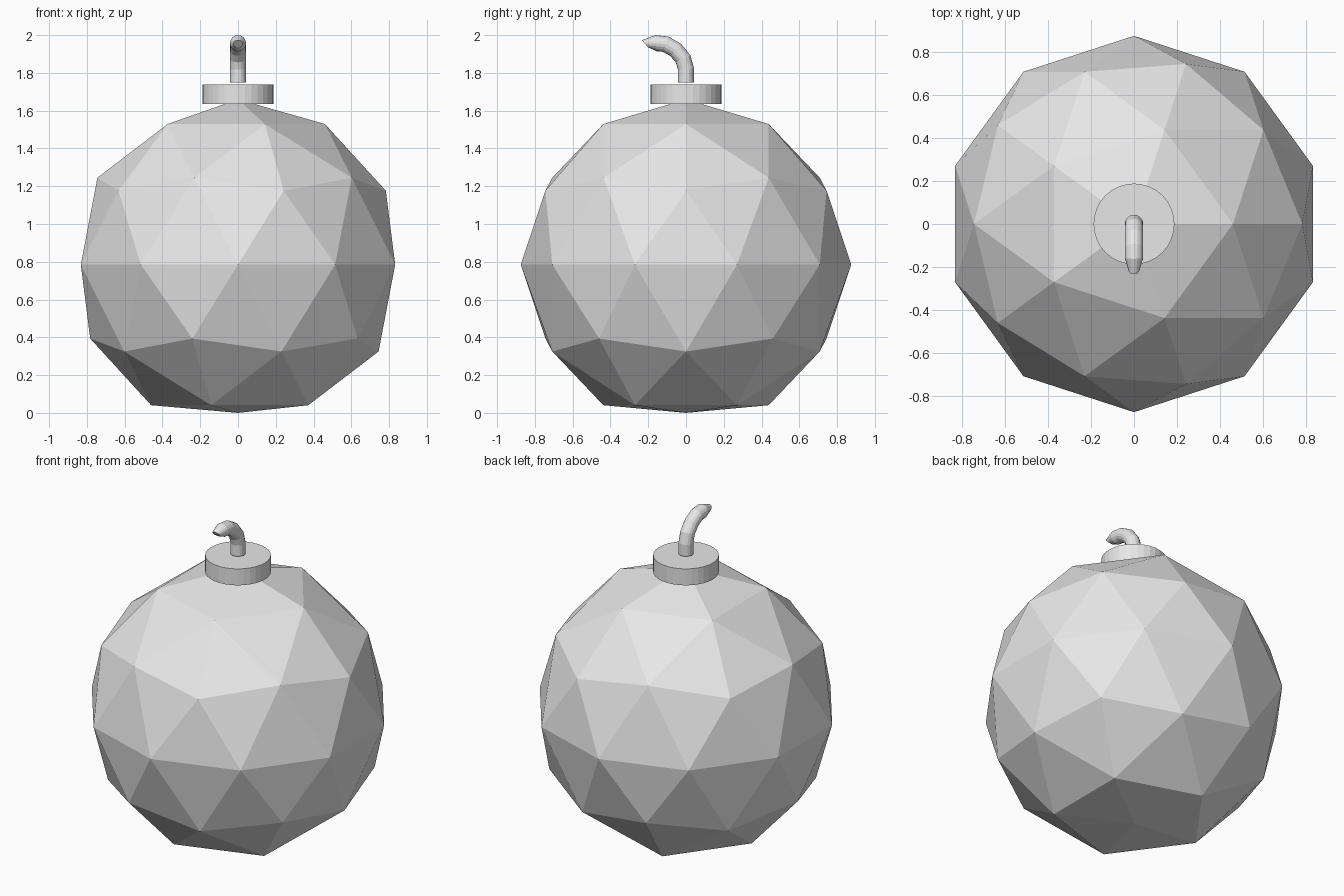
import bpy, bmesh
from math import sin, cos, pi, radians
from mathutils import Matrix

cube = bpy.data.objects.get("Cube")
if cube:
    bpy.data.objects.remove(cube, do_unlink=True)

# Single flat colour
GREY = (0.8, 0.8, 0.8, 1.0)
grey = bpy.data.materials.new("plain_grey")
grey.use_nodes = True
grey.diffuse_color = GREY
grey.node_tree.nodes["Principled BSDF"].inputs["Base Color"].default_value = GREY


def finish(bm, name):
    """Turn a bmesh into a flat-shaded grey object."""
    bmesh.ops.recalc_face_normals(bm, faces=bm.faces)
    mesh = bpy.data.meshes.new(name)
    bm.to_mesh(mesh)
    bm.free()
    mesh.materials.append(grey)
    obj = bpy.data.objects.new(name, mesh)
    bpy.context.collection.objects.link(obj)
    return obj


# Faceted round body, its lowest point pushed up so that it can stand
bm = bmesh.new()
bmesh.ops.create_icosphere(bm, subdivisions=2, radius=0.875,
                           matrix=Matrix.Translation((0, 0, 0.785)))
min(bm.verts, key=lambda v: v.co.z).co.z = 0
finish(bm, "body")

# Collar on top
bm = bmesh.new()
bmesh.ops.create_cone(bm, cap_ends=True, segments=32, radius1=0.188,
                      radius2=0.188, depth=0.104,
                      matrix=Matrix.Translation((0, 0, 1.687)))
finish(bm, "collar")

# Fuse bending to the front: y, z, radius, tilt towards the front
SIDES = 16
stations = [
    (0, 1.75, 0.043, 0),
    (0, 1.82, 0.043, 4),
    (-0.015, 1.874, 0.043, 25),
    (-0.055, 1.922, 0.043, 47),
    (-0.108, 1.952, 0.043, 70),
    (-0.158, 1.957, 0.043, 95),
    (-0.217, 1.954, 0.025, 131),
]
bm = bmesh.new()
rings = []
for y, z, r, tilt in stations:
    t = radians(tilt)
    ring = []
    for i in range(SIDES):
        a = 2 * pi * i / SIDES
        side = r * sin(a)
        ring.append(bm.verts.new((r * cos(a), y + side * cos(t), z + side * sin(t))))
    rings.append(ring)
for low, high in zip(rings, rings[1:]):
    for i in range(SIDES):
        j = (i + 1) % SIDES
        bm.faces.new((low[i], low[j], high[j], high[i]))
bm.faces.new(rings[0])
bm.faces.new(rings[-1])
finish(bm, "fuse")
